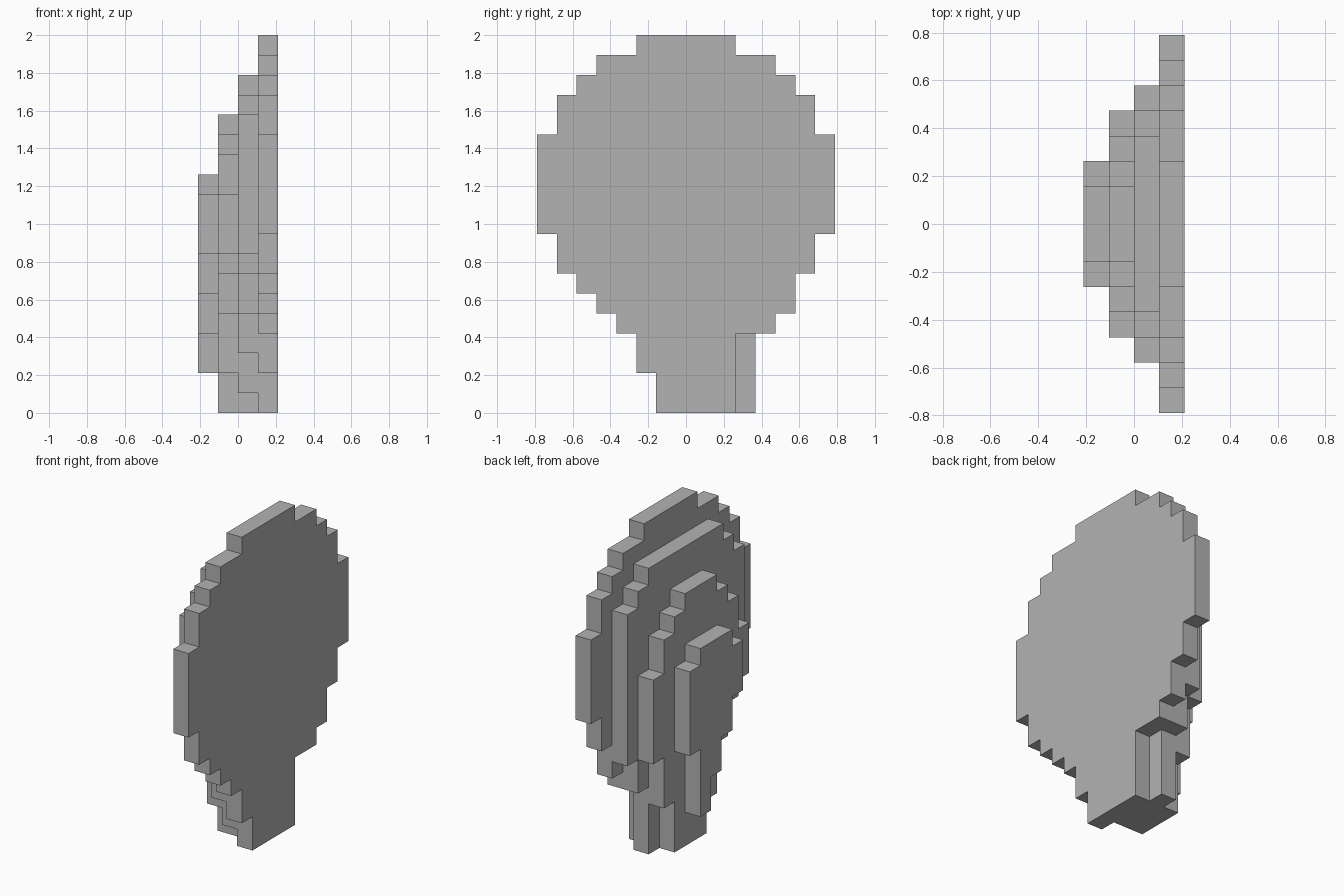
import bpy
import bmesh

default_cube = bpy.data.objects.get("Cube")
if default_cube:
    bpy.data.objects.remove(default_cube, do_unlink=True)

UNIT = 2 / 19          # edge length of one block
HALF_WIDTH = 7.5       # blocks from the middle to the widest side
HALF_DEPTH = 2         # blocks from the middle to the flat face


def make_material(name, colour):
    material = bpy.data.materials.new(name)
    material.use_nodes = True
    material.diffuse_color = colour
    material.node_tree.nodes["Principled BSDF"].inputs["Base Color"].default_value = colour
    return material


def stepped_outline(bands, top):
    """Walk up the rear edge of the bands and back down the front edge."""
    front, rear = [], []
    upper_limits = [band[0] for band in bands[1:]] + [top]
    for (bottom, low, high), upper in zip(bands, upper_limits):
        for side, edge in ((front, low), (rear, high)):
            for point in ((edge, bottom), (edge, upper)):
                # Merge straight runs so that only true corners remain
                if len(side) > 1 and side[-1][0] == side[-2][0] == edge:
                    side[-1] = point
                elif not side or side[-1] != point:
                    side.append(point)
    return rear + front[::-1]


def make_slab(name, column, bands, top, material):
    """Extrude a stepped outline into a slab one block thick."""
    bm = bmesh.new()
    x = (column - HALF_DEPTH) * UNIT
    corners = [bm.verts.new((x, (y - HALF_WIDTH) * UNIT, z * UNIT))
               for y, z in stepped_outline(bands, top)]
    face = bm.faces.new(corners)
    extruded = bmesh.ops.extrude_face_region(bm, geom=[face])
    moved = [item for item in extruded["geom"] if isinstance(item, bmesh.types.BMVert)]
    bmesh.ops.translate(bm, verts=moved, vec=(UNIT, 0, 0))
    bmesh.ops.recalc_face_normals(bm, faces=bm.faces)
    mesh = bpy.data.meshes.new(name)
    bm.to_mesh(mesh)
    bm.free()
    mesh.materials.append(material)
    slab = bpy.data.objects.new(name, mesh)
    bpy.context.collection.objects.link(slab)
    return slab


grey = make_material("plain grey", (0.45, 0.45, 0.45, 1.0))

# Each band is (bottom, front edge, rear edge), counted in blocks

# Large flat slab on the left side
make_slab("flat_face_slab", 3, [
    (0, 6, 10), (2, 5, 10), (4, 4, 12), (5, 3, 13), (6, 2, 13), (7, 1, 14),
    (9, 0, 15), (14, 1, 14), (16, 2, 13), (17, 3, 12), (18, 5, 10)], 19, grey)

# Second slab, with a rib down the rear of the stem
make_slab("inner_slab", 2, [
    (0, 7, 11), (1, 6, 11), (3, 5, 11), (4, 5, 12), (5, 4, 12), (6, 4, 13),
    (7, 3, 13), (8, 2, 13), (15, 3, 12), (16, 4, 11)], 17, grey)

# Third slab, the last to reach the ground
make_slab("outer_slab", 1, [
    (0, 7, 10), (2, 6, 10), (3, 6, 11), (5, 5, 11), (6, 5, 12), (7, 4, 12),
    (8, 3, 12), (11, 4, 11), (13, 5, 10), (14, 6, 9)], 15, grey)

# Small raised slab on the right side
make_slab("raised_slab", 0, [
    (2, 8, 9), (4, 7, 9), (6, 6, 10), (8, 5, 10), (11, 6, 9)], 12, grey)
